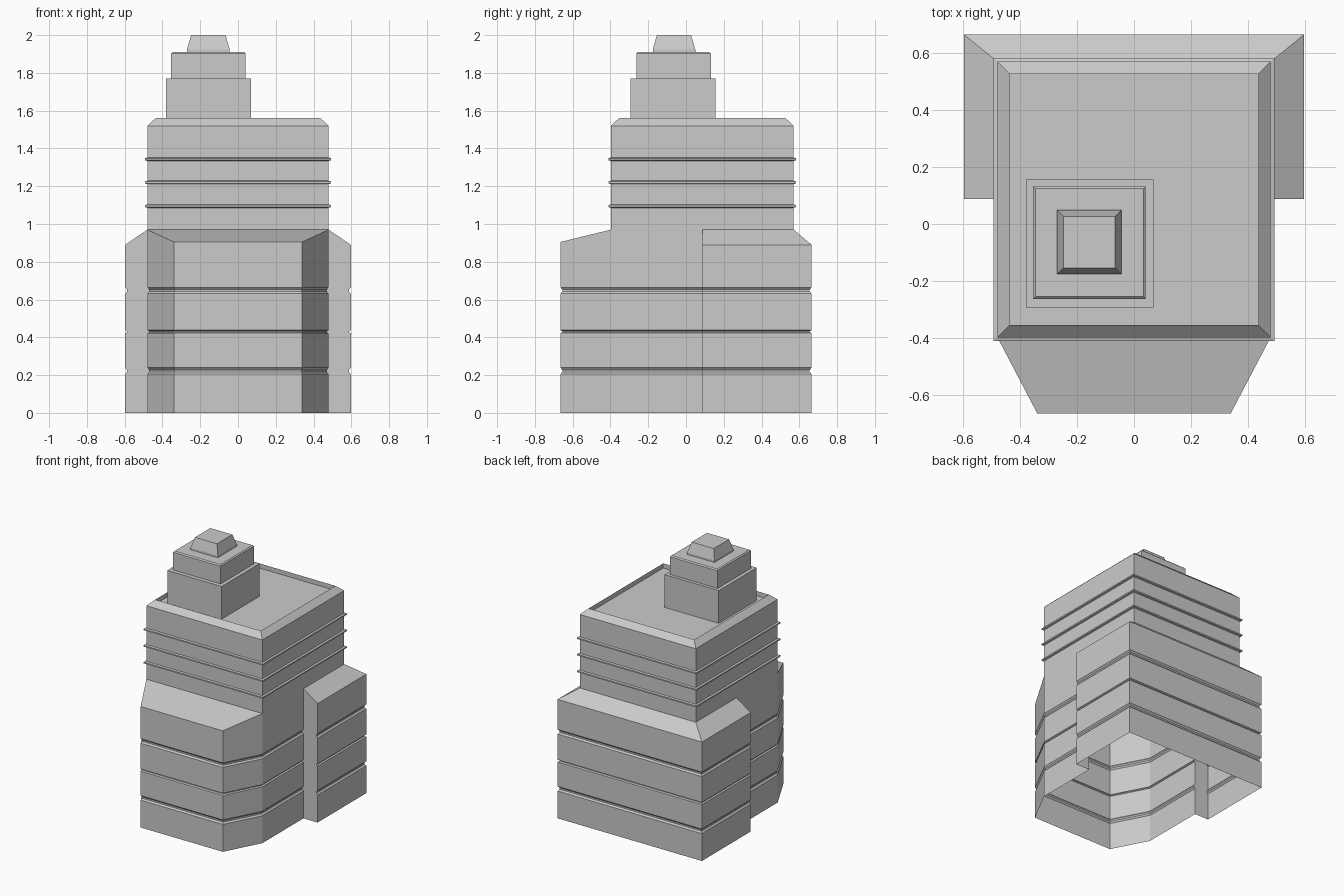
import bpy, bmesh

cube = bpy.data.objects.get("Cube")
if cube:
    bpy.data.objects.remove(cube, do_unlink=True)

# One plain grey for the whole building
GREY = (0.6, 0.6, 0.6, 1.0)
stone = bpy.data.materials.new("grey_stone")
stone.use_nodes = True
stone.diffuse_color = GREY
stone.node_tree.nodes["Principled BSDF"].inputs["Base Color"].default_value = GREY


def finish(bm, name):
    """Turn the bmesh into a flat-shaded object."""
    mesh = bpy.data.meshes.new(name)
    bm.normal_update()
    bm.to_mesh(mesh)
    bm.free()
    mesh.materials.append(stone)
    obj = bpy.data.objects.new(name, mesh)
    bpy.context.scene.collection.objects.link(obj)
    return obj


def add_ring(bm, points, below=None):
    """Add a loop of vertices and bridge it to the loop below."""
    ring = [bm.verts.new(p) for p in points]
    if below:
        n = len(ring)
        for i in range(n):
            j = (i + 1) % n
            bm.faces.new((below[i], below[j], ring[j], ring[i]))
    return ring


def stepped_box(name, x0, x1, y0, y1, profile):
    """Rectangular shell following (inset, z) steps, closed at the top."""
    bm = bmesh.new()
    ring = None
    for d, z in profile:
        ring = add_ring(bm, [(x0 + d, y0 + d, z), (x1 - d, y0 + d, z),
                             (x1 - d, y1 - d, z), (x0 + d, y1 - d, z)], ring)
    bm.faces.new(ring)
    return finish(bm, name)


# Main plan sizes
HALF, FRONT, BACK = 0.48, -0.398, 0.57
NOSE, NOSE_Y = 0.34, -0.665
WING, WING_FRONT, WING_BACK = 0.597, 0.088, 0.665
EAVE, SHOULDER, NOSE_TOP = 0.89, 0.97, 0.905


def podium_plan(d):
    """Outline of the podium, drawn in by d; right half is mirrored."""
    half = [(NOSE - d * 0.5, NOSE_Y + d), (HALF - d, FRONT), (HALF - d, WING_FRONT),
            (WING - d, WING_FRONT), (WING - d, WING_BACK - d)]
    return half + [(-x, y) for x, y in reversed(half)]


# Podium: grooved walls, open underneath
bm = bmesh.new()
ring = add_ring(bm, [(x, y, 0) for x, y in podium_plan(0)])
for mid, height in ((0.222, 0.017), (0.43, 0.008), (0.648, 0.017)):
    for d, z in ((0, mid - height), (0.01, mid - height / 3),
                 (0.01, mid + height / 3), (0, mid + height)):
        ring = add_ring(bm, [(x, y, z) for x, y in podium_plan(d)], ring)
tops = [NOSE_TOP, SHOULDER, SHOULDER, EAVE, EAVE]
tops += tops[::-1]
ring = add_ring(bm, [(x, y, z) for (x, y), z in zip(podium_plan(0), tops)], ring)

# Podium roofs: front slope, then the wing slopes wrapping the back
right, left = (bm.verts.new((s * HALF, BACK, SHOULDER)) for s in (1, -1))
for face in ((ring[0], ring[1], ring[8], ring[9]),
             (ring[2], ring[3], ring[4], right),
             (ring[4], ring[5], left, right),
             (ring[5], ring[6], ring[7], left)):
    bm.faces.new(face)
bmesh.ops.recalc_face_normals(bm, faces=bm.faces)
finish(bm, "podium")

# Tower: three projecting bands, sloped parapet and sunken roof
profile = [(0, SHOULDER)]
for z in (1.095, 1.22, 1.343):
    profile += [(0, z - 0.009), (-0.013, z - 0.005), (-0.013, z + 0.005), (0, z + 0.009)]
profile += [(0, 1.52), (0.043, 1.56), (0.043, 1.525)]
stepped_box("tower", -HALF, HALF, FRONT, BACK, profile)

# Stepped rooftop block
stepped_box("roof_block_lower", -0.38, 0.069, -0.293, 0.156,
            [(0, 1.525), (0, 1.77)])
stepped_box("roof_block_upper", -0.354, 0.041, -0.263, 0.132,
            [(0, 1.77), (0, 1.902), (0.008, 1.91)])
stepped_box("roof_cap", -0.27, -0.044, -0.176, 0.049,
            [(0, 1.91), (0, 1.925), (0.022, 2.0)])
